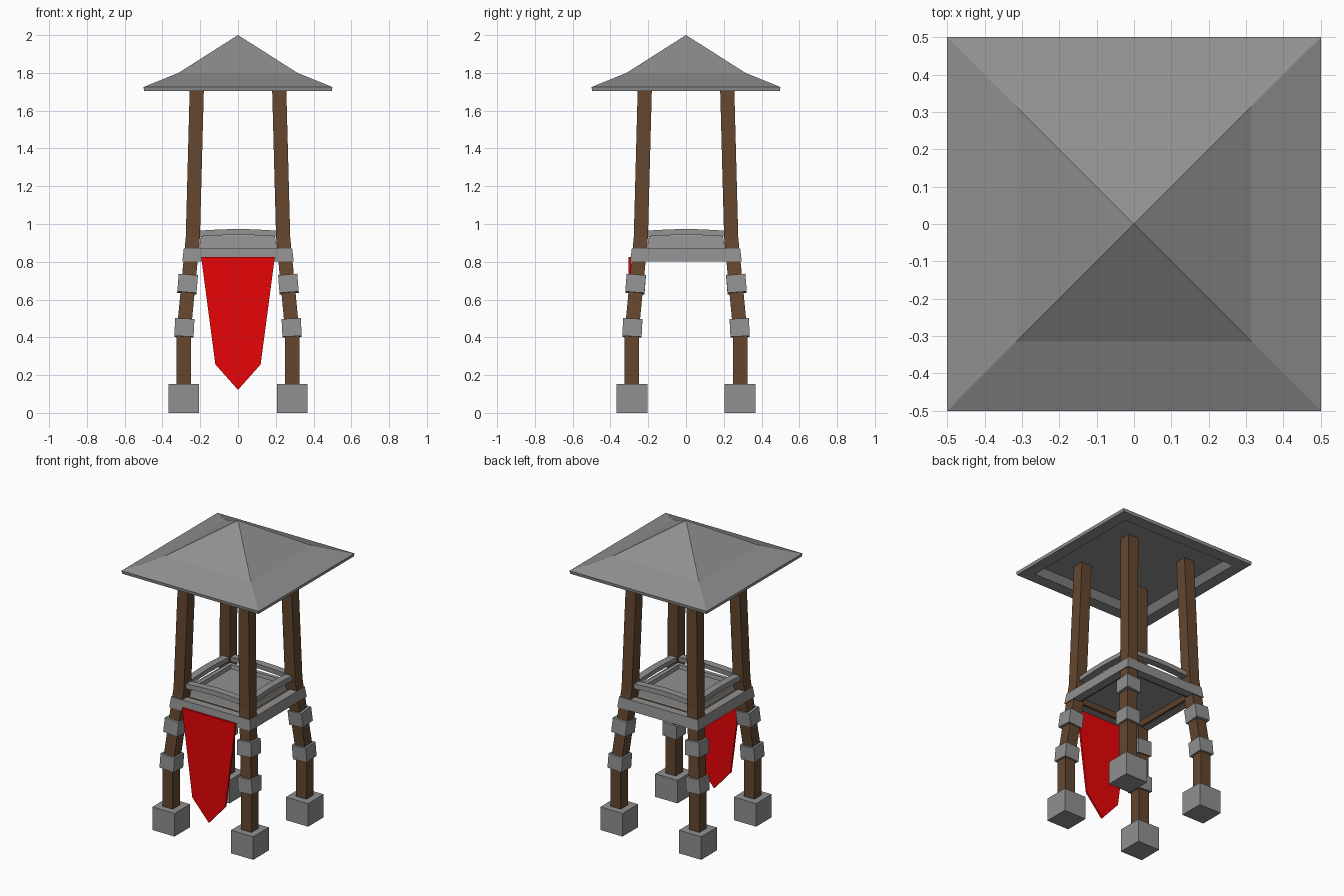
import bpy, bmesh
from mathutils import Vector

if "Cube" in bpy.data.objects:
    bpy.data.objects.remove(bpy.data.objects["Cube"])


def material(name, rgb):
    m = bpy.data.materials.new(name)
    m.diffuse_color = (*rgb, 1)
    m.use_nodes = True
    m.node_tree.nodes["Principled BSDF"].inputs["Base Color"].default_value = m.diffuse_color
    return m


WOOD = material("wood", (0.125, 0.062, 0.028))
RED = material("red_cloth", (0.8, 0.001, 0.002))
STONE = material("grey_stone", (0.28, 0.28, 0.28))


def make(name, rings, mat=STONE, closed=False):
    """Skin a list of equal-sized vertex rings; cap the ends or join them up."""
    bm = bmesh.new()
    rows = [[bm.verts.new(p) for p in r] for r in rings]
    n = len(rows[0])
    pairs = list(zip(rows, rows[1:])) + ([(rows[-1], rows[0])] if closed else [])
    for a, b in pairs:
        for i in range(n):
            j = (i + 1) % n
            bm.faces.new((a[i], a[j], b[j], b[i]))
    if not closed:
        bm.faces.new(rows[0])
        bm.faces.new(rows[-1])
    bmesh.ops.remove_doubles(bm, verts=bm.verts[:], dist=1e-5)
    bmesh.ops.recalc_face_normals(bm, faces=bm.faces[:])
    me = bpy.data.meshes.new(name)
    bm.to_mesh(me)
    bm.free()
    ob = bpy.data.objects.new(name, me)
    bpy.context.collection.objects.link(ob)
    me.materials.append(mat)
    return ob


def square(h, z, cx=0, cy=0):
    return [(cx + sx * h, cy + sy * h, z) for sx, sy in ((-1, -1), (1, -1), (1, 1), (-1, 1))]


# Roof: two-slope pyramid with a recessed underside
make("roof", [square(h, z) for h, z in
              ((0.0005, 2.0), (0.315, 1.8), (0.5, 1.725), (0.497, 1.705),
               (0.42, 1.705), (0.385, 1.745), (0.001, 1.745))])

# Legs: footing, bent post and two tilted bands at each corner
PATH = ((0.287, 0.1), (0.287, 0.43), (0.239, 0.93), (0.217, 1.76))
for sx in (-1, 1):
    for sy in (-1, 1):
        tag = ("left" if sx < 0 else "right") + ("_front" if sy < 0 else "_back")
        make("footing_" + tag, [square(0.081, z, sx * 0.287, sy * 0.286) for z in (0, 0.152)])
        make("post_" + tag, [square(0.0375, z, sx * c, sy * c) for c, z in PATH], WOOD)
        for label, c, z, lean in (("lower", 0.284, 0.45, 0.05), ("upper", 0.267, 0.682, 0.08)):
            w = Vector((-sx * lean, -sy * lean, 1)).normalized()
            u = Vector((1, 0, sx * lean)).normalized()
            v = w.cross(u)
            o = Vector((sx * c, sy * c, z))
            make(f"{label}_band_{tag}",
                 [[o + u * a * 0.051 + v * b * 0.051 + w * k
                   for a, b in ((-1, -1), (1, -1), (1, 1), (-1, 1))]
                  for k in (-0.047, 0.047)])

# Platform: ring beam, wooden inner frame, raised floor with a shallow pan
make("ring_beam", [square(h, z) for h, z in
                   ((0.295, 0.802), (0.287, 0.87), (0.235, 0.87), (0.245, 0.802))], closed=True)
make("inner_frame", [square(h, z) for h, z in
                     ((0.244, 0.804), (0.236, 0.865), (0.215, 0.865), (0.23, 0.804))],
     WOOD, closed=True)
make("floor", [square(h, z) for h, z in
               ((0.222, 0.835), (0.207, 0.87), (0.195, 0.938), (0.17, 0.938),
                (0.165, 0.915), (0.001, 0.915))])

# Railings: slightly arched bars between the posts
for side in range(4):
    rings = []
    for t, rise in ((-0.205, 0), (-0.1, 0.006), (0, 0.009), (0.1, 0.006), (0.205, 0)):
        r = []
        for d, z in ((0.208, 0.934), (0.256, 0.934), (0.254, 0.965), (0.206, 0.965)):
            x, y = t, -d
            for _ in range(side):
                x, y = -y, x
            r.append((x, y, z + rise))
        rings.append(r)
    make("railing_" + ("front", "right", "back", "left")[side], rings)

# Banner hanging on the front
OUTLINE = ((-0.195, 0.826), (0.195, 0.826), (0.12, 0.257), (0, 0.122), (-0.12, 0.257))
make("banner", [[(x, y, z) for x, z in OUTLINE] for y in (-0.305, -0.292)], RED)
